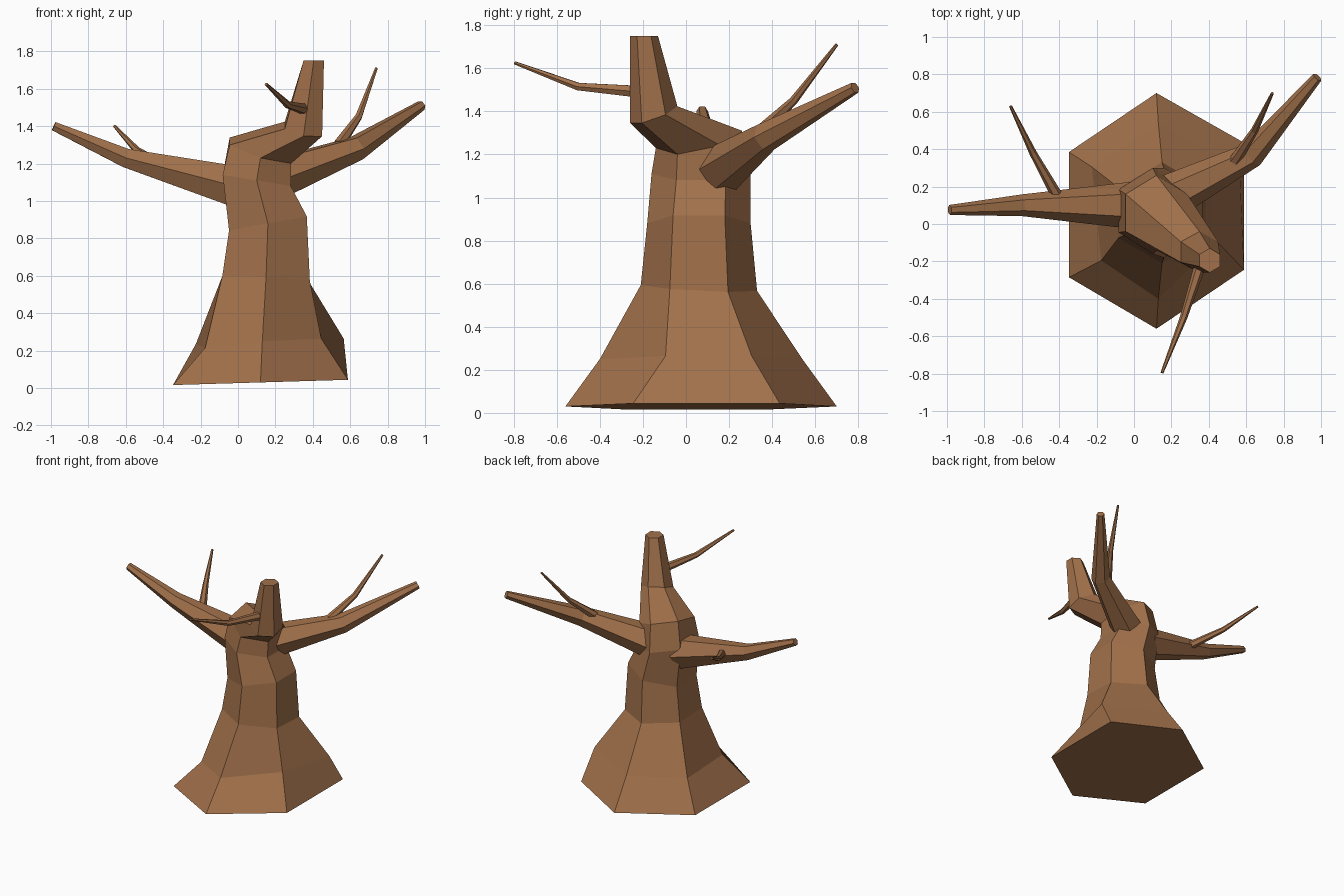
import bpy
import bmesh
from math import cos, sin, pi
from mathutils import Vector

cube = bpy.data.objects.get("Cube")
if cube:
    bpy.data.objects.remove(cube, do_unlink=True)

SIDES = 6

# Single bark colour
bark = bpy.data.materials.new("brown bark")
bark.use_nodes = True
bark.diffuse_color = (0.36, 0.165, 0.07, 1)
shader = next(n for n in bark.node_tree.nodes if n.type == "BSDF_PRINCIPLED")
shader.inputs["Base Color"].default_value = bark.diffuse_color
shader.inputs["Roughness"].default_value = 0.9


def skin(name, rings):
    """Bridge a stack of six-point rings into a closed flat-shaded object."""
    bm = bmesh.new()
    loops = [[bm.verts.new(point) for point in ring] for ring in rings]
    for low, high in zip(loops, loops[1:]):
        for i in range(SIDES):
            j = (i + 1) % SIDES
            bm.faces.new((low[i], low[j], high[j], high[i]))
    bm.faces.new(list(reversed(loops[0])))
    bm.faces.new(loops[-1])
    bmesh.ops.recalc_face_normals(bm, faces=bm.faces[:])
    mesh = bpy.data.meshes.new(name)
    bm.to_mesh(mesh)
    bm.free()
    mesh.materials.append(bark)
    obj = bpy.data.objects.new(name, mesh)
    bpy.context.collection.objects.link(obj)
    return obj


def trunk_ring(center, radii, slope=(0, 0)):
    """Hexagon with a corner facing front, tilted by a slope along x and y."""
    ring = []
    for i in range(SIDES):
        angle = 2 * pi * i / SIDES - pi / 2
        dx, dy = radii[0] * cos(angle), radii[1] * sin(angle)
        lift = slope[0] * dx + slope[1] * dy
        ring.append(Vector(center) + Vector((dx, dy, lift)))
    return ring


def branch(name, points, radii):
    """Tapered six-sided limb following a bent path."""
    path = [Vector(p) for p in points]
    rings = []
    for i, (center, radius) in enumerate(zip(path, radii)):
        before, after = path[max(i - 1, 0)], path[min(i + 1, len(path) - 1)]
        tangent = (after - before).normalized()
        side = tangent.cross(Vector((0, 0, 1))).normalized()
        up = side.cross(tangent)
        rings.append([center + radius * (side * cos(a) + up * sin(a))
                      for a in (2 * pi * k / SIDES for k in range(SIDES))])
    return skin(name, rings)


# Trunk: flared roots, narrow waist, then a lean forward into an upright stump
trunk = [
    trunk_ring((0.12, 0.07, 0.03), (0.54, 0.63), (0.03, 0)),
    trunk_ring((0.13, 0.07, 0.25), (0.41, 0.47), (0.04, 0)),
    trunk_ring((0.15, 0.06, 0.58), (0.27, 0.27), (-0.05, -0.05)),
    trunk_ring((0.16, 0.06, 0.88), (0.24, 0.24), (0.18, 0)),
    trunk_ring((0.10, 0.07, 1.11), (0.21, 0.23), (-0.16, 0)),
    trunk_ring((0.12, 0.06, 1.27), (0.19, 0.2), (-0.3, 0.2)),
    trunk_ring((0.35, -0.15, 1.385), (0.115, 0.11), (-0.2, 0.35)),
    trunk_ring((0.405, -0.195, 1.75), (0.063, 0.065)),
]
# Uneven root bulges
trunk[1][1] += Vector((-0.04, 0.07, 0))
trunk[1][2] += Vector((0.08, 0, 0))
trunk[1][5] += Vector((0.05, -0.03, -0.02))
trunk[0][2].y += 0.05
trunk[0][5].y -= 0.04
skin("trunk", trunk)

# Main limbs
branch("left_branch",
       [(0.2, 0.15, 1.12), (0.63, 0.37, 1.28), (0.98, 0.785, 1.51)],
       (0.12, 0.07, 0.028))
branch("right_branch",
       [(-0.02, 0.1, 1.08), (-0.6, 0.1, 1.23), (-0.985, 0.075, 1.4)],
       (0.125, 0.058, 0.027))

# Thin twigs
twig_radii = (0.032, 0.02, 0.008)
branch("left_twig",
       [(0.54, 0.34, 1.3), (0.645, 0.5, 1.45), (0.74, 0.7, 1.71)], twig_radii)
branch("right_twig",
       [(-0.4, 0.13, 1.18), (-0.54, 0.38, 1.27), (-0.66, 0.63, 1.4)], twig_radii)
branch("front_twig",
       [(0.36, -0.2, 1.49), (0.265, -0.5, 1.515), (0.15, -0.795, 1.625)], twig_radii)
